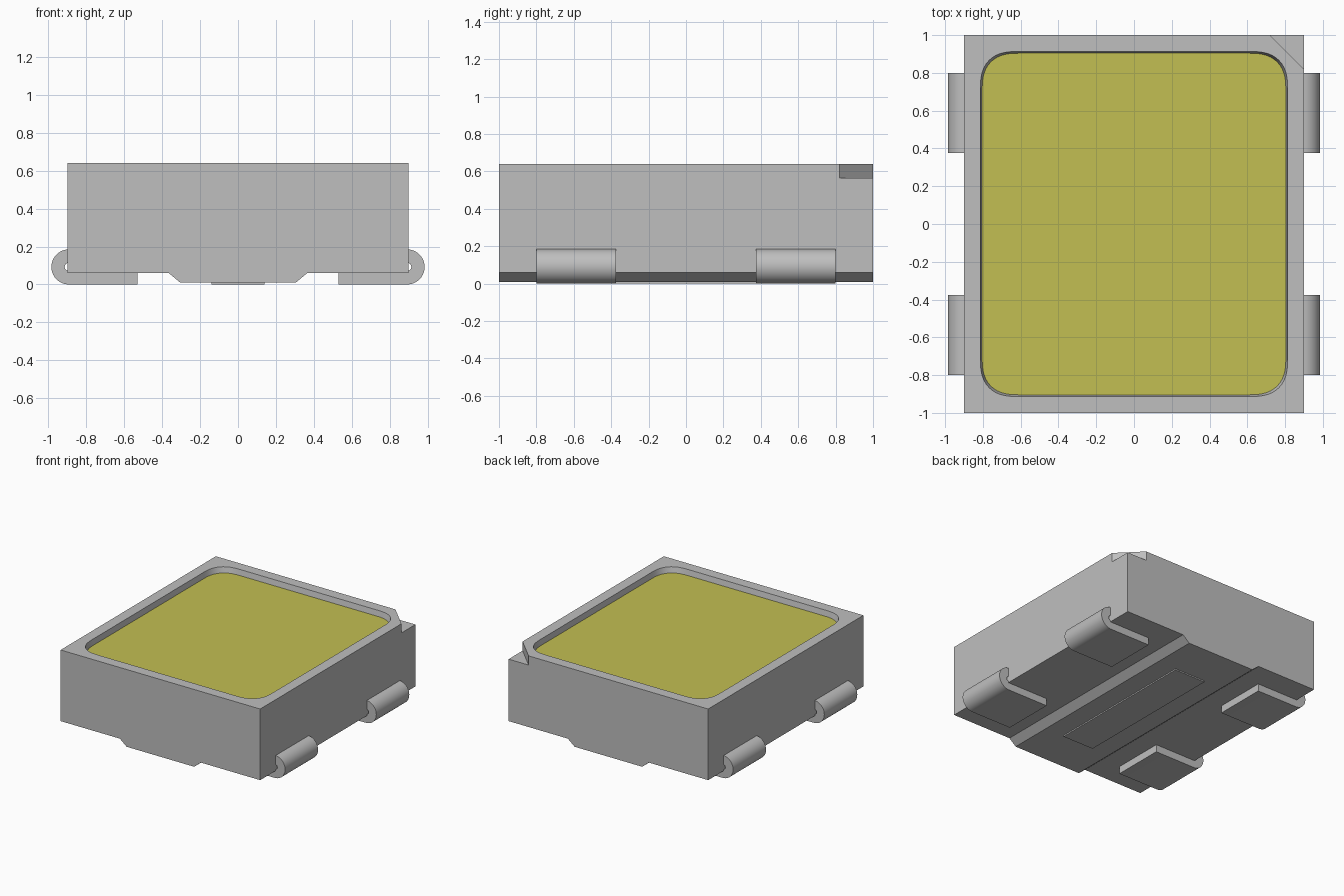
import bpy, bmesh, math

if "Cube" in bpy.data.objects:
    bpy.data.objects.remove(bpy.data.objects["Cube"], do_unlink=True)


def material(name, rgb):
    m = bpy.data.materials.new(name)
    m.use_nodes = True
    m.diffuse_color = (*rgb, 1)
    m.node_tree.nodes["Principled BSDF"].inputs["Base Color"].default_value = (*rgb, 1)
    return m


GREY = material("light grey", (0.52, 0.52, 0.52))
YELLOW = material("phosphor yellow", (0.54, 0.52, 0.085))


def loft(name, ring_a, ring_b, mat):
    """Closed solid between two matching rings of 3D points."""
    bm = bmesh.new()
    a = [bm.verts.new(p) for p in ring_a]
    b = [bm.verts.new(p) for p in ring_b]
    n = len(a)
    bm.faces.new(a)
    bm.faces.new(b[::-1])
    for i in range(n):
        bm.faces.new((a[i], b[i], b[(i + 1) % n], a[(i + 1) % n]))
    bmesh.ops.recalc_face_normals(bm, faces=bm.faces)
    me = bpy.data.meshes.new(name)
    bm.to_mesh(me)
    bm.free()
    me.materials.append(mat)
    ob = bpy.data.objects.new(name, me)
    bpy.context.collection.objects.link(ob)
    return ob


def along_y(name, xz, y0, y1, mat):
    return loft(name, [(x, y0, z) for x, z in xz], [(x, y1, z) for x, z in xz], mat)


def along_z(name, xy, z0, z1, mat):
    return loft(name, [(x, y, z0) for x, y in xy], [(x, y, z1) for x, y in xy], mat)


def soft_rect(hx, hy, r, z, steps=12, power=2.5):
    """Rectangle with soft superelliptic corners."""
    pts = []
    for sx, sy, flip in ((1, 1, 0), (-1, 1, 1), (-1, -1, 0), (1, -1, 1)):
        for i in range(steps + 1):
            t = math.pi / 2 * ((steps - i) if flip else i) / steps
            pts.append((sx * (hx - r + r * max(math.cos(t), 0) ** (2 / power)),
                        sy * (hy - r + r * max(math.sin(t), 0) ** (2 / power)), z))
    return pts


def select_only(ob):
    bpy.ops.object.select_all(action='DESELECT')
    ob.select_set(True)
    bpy.context.view_layer.objects.active = ob


def smooth(ob, deg=30):
    select_only(ob)
    bpy.ops.object.shade_smooth_by_angle(angle=math.radians(deg))


def cut(ob, cutter):
    mod = ob.modifiers.new("cut", 'BOOLEAN')
    mod.operation = 'DIFFERENCE'
    mod.solver = 'EXACT'
    mod.object = cutter
    select_only(ob)
    bpy.ops.object.modifier_apply(modifier=mod.name)
    bpy.data.objects.remove(cutter, do_unlink=True)


# Housing with a bevelled keel underneath
TOP, FLOOR = 0.64, 0.595
half = [(0.305, 0.01), (0.365, 0.06), (0.9, 0.06), (0.9, TOP)]
profile = half + [(-x, z) for x, z in reversed(half)]
housing = along_y("housing", profile, -1, 1, GREY)

# Recess in the top and the corner polarity notch
cut(housing, loft("recess_cutter", soft_rect(0.80, 0.90, 0.19, FLOOR - 0.02),
                  soft_rect(0.815, 0.915, 0.19, TOP + 0.01), GREY))
cut(housing, along_z("notch_cutter", [(0.72, 1.0), (0.9, 0.82), (1.0, 0.72), (1.0, 1.1), (0.62, 1.1)],
                     0.565, TOP + 0.1, GREY))
smooth(housing)

# Phosphor fill
fill = loft("phosphor_fill", soft_rect(0.801, 0.901, 0.19, FLOOR - 0.02),
            soft_rect(0.806, 0.906, 0.19, FLOOR), YELLOW)
smooth(fill)

# Thermal pad under the keel
along_z("thermal_pad", [(-0.14, -0.645), (0.14, -0.645), (0.14, 0.645), (-0.14, 0.645)],
        0.0, 0.012, GREY)

# Curled leads: flat foot and a half-round bend up the side
R_OUT, R_IN, CX, CZ = 0.0925, 0.022, 0.8925, 0.0925
angles = [math.radians(-90 + 180 * i / 20) for i in range(21)]
outer = [(CX + R_OUT * math.cos(a), CZ + R_OUT * math.sin(a)) for a in angles]
inner = [(CX + R_IN * math.cos(a), CZ + R_IN * math.sin(a)) for a in reversed(angles)]
lead = [(0.53, 0.0)] + outer + inner + [(CX, 0.061), (0.53, 0.061)]
for sx, side in ((1, "left"), (-1, "right")):
    for sy, end in ((1, "back"), (-1, "front")):
        ob = along_y(f"lead_{end}_{side}", [(sx * x, z) for x, z in lead],
                     sy * 0.375, sy * 0.8, GREY)
        smooth(ob)
